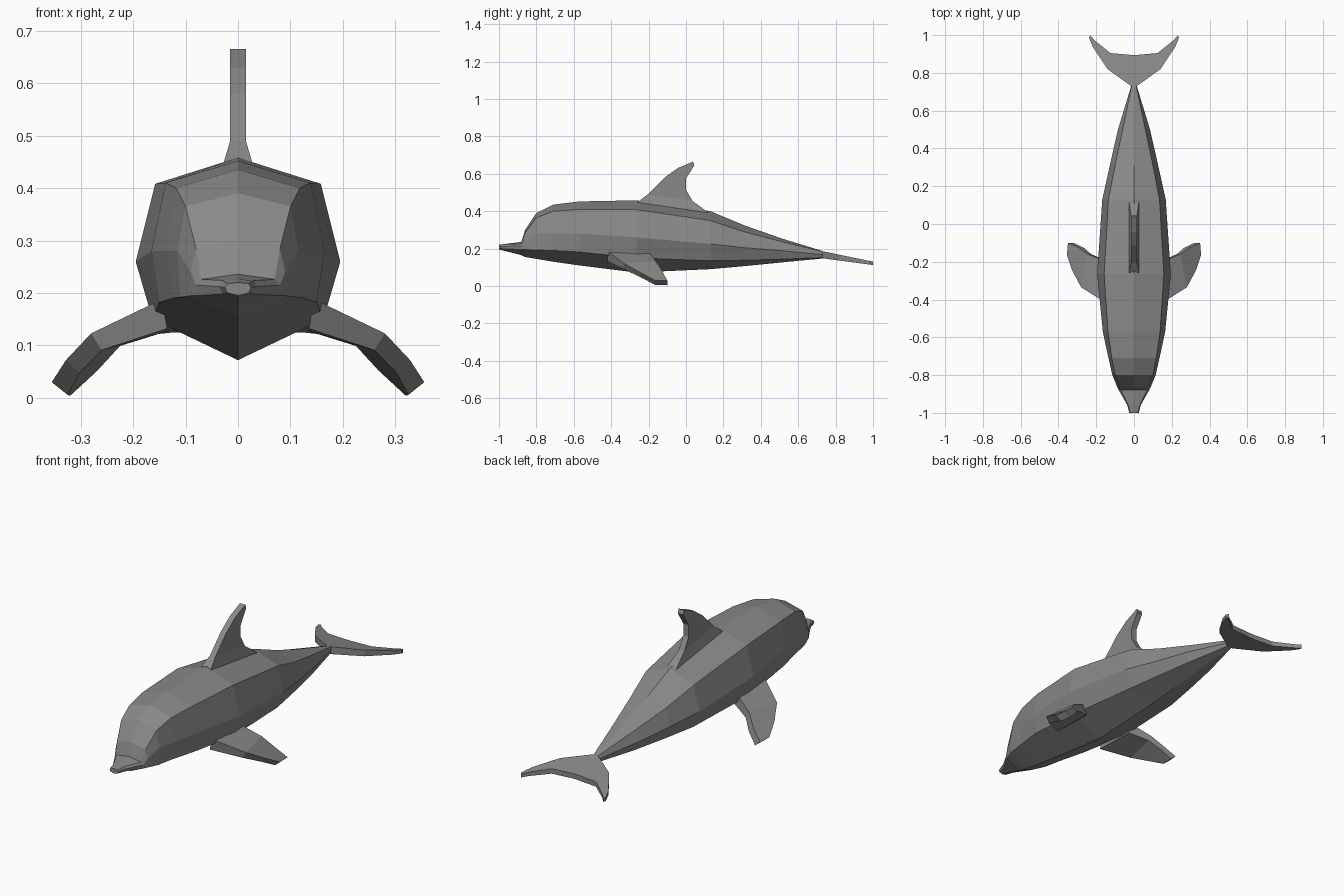
import bpy
import bmesh
from mathutils import Vector

default_cube = bpy.data.objects.get("Cube")
if default_cube:
    bpy.data.objects.remove(default_cube, do_unlink=True)

# Single skin colour
skin = bpy.data.materials.new("slate grey skin")
skin.use_nodes = True
skin_colour = (.25, .25, .25, 1)
skin.diffuse_color = skin_colour
skin_shader = skin.node_tree.nodes["Principled BSDF"]
skin_shader.inputs["Base Color"].default_value = skin_colour
skin_shader.inputs["Roughness"].default_value = .8


def loft(name, rings, mirrored=False):
    """Skin a chain of equal-length rings into a closed flat-faced solid."""
    bm = bmesh.new()
    loops = [[bm.verts.new(point) for point in ring] for ring in rings]
    count = len(loops[0])
    for near, far in zip(loops, loops[1:]):
        for i in range(count):
            j = (i + 1) % count
            bm.faces.new((near[i], near[j], far[j], far[i]))
    bm.faces.new(loops[0])
    bm.faces.new(loops[-1])
    bmesh.ops.recalc_face_normals(bm, faces=bm.faces)
    mesh = bpy.data.meshes.new(name)
    bm.to_mesh(mesh)
    bm.free()
    mesh.materials.append(skin)
    obj = bpy.data.objects.new(name, mesh)
    bpy.context.collection.objects.link(obj)
    if mirrored:
        mirror = obj.modifiers.new("left and right", 'MIRROR')
        mirror.use_axis[0] = True
        mirror.use_mirror_merge = False
    return obj


def body_ring(y, top, shoulder, side, lower, keel):
    """Eight-sided body section, symmetric about the centre line."""
    half = [shoulder, side, lower]
    left = [(x, y, z) for x, z in half]
    right = [(-x, y, z) for x, z in reversed(half)]
    return [(0, y, top)] + left + [(0, y, keel)] + right


# Body from beak tip to tail stock: y, top, shoulder, side, lower edge, keel
body_sections = [
    (-1, .22, (.02, .218), (.025, .21), (.02, .2), .195),
    (-.96, .226, (.03, .224), (.035, .212), (.03, .198), .185),
    (-.88, .236, (.07, .226), (.08, .215), (.078, .195), .165),
    (-.86, .3, (.08, .285), (.09, .24), (.088, .195), .155),
    (-.8, .39, (.1, .365), (.115, .28), (.11, .192), .145),
    (-.71, .435, (.118, .4), (.135, .28), (.125, .19), .13),
    (-.57, .452, (.138, .41), (.165, .28), (.15, .182), .11),
    (-.265, .458, (.158, .408), (.195, .26), (.163, .15), .072),
    (.13, .4, (.135, .35), (.168, .225), (.13, .135), .09),
    (.31, .325, (.1, .29), (.128, .205), (.1, .138), .106),
    (.5, .258, (.06, .24), (.085, .19), (.065, .143), .125),
    (.73, .187, (.012, .184), (.015, .168), (.012, .152), .147),
]
loft("body", [body_ring(*section) for section in body_sections])

# Dorsal fin, flared at its base: half width, front (y, z), rear (y, z)
dorsal_sections = [
    (.03, (-.27, .44), (.15, .37)),
    (.015, (-.205, .49), (.035, .455)),
    (.015, (-.115, .58), (0, .515)),
    (.015, (-.045, .63), (0, .575)),
    (.015, (.037, .665), (.045, .645)),
]
loft("dorsal_fin", [
    [(-w, *front), (w, *front), (w, *rear), (-w, *rear)]
    for w, front, rear in dorsal_sections
])

# Flippers, sweeping out, back and down: leading, trailing, half thickness
flipper_sections = [
    ((.14, -.42, .16), (.14, -.2, .155), (.005, 0, .028)),
    ((.27, -.335, .107), (.235, -.16, .115), (.01, 0, .016)),
    ((.315, -.245, .06), (.28, -.125, .065), (.013, 0, .012)),
    ((.34, -.165, .018), (.335, -.1, .016), (.015, 0, .012)),
]
flipper_rings = []
for lead, trail, offset in flipper_sections:
    lead, trail, offset = Vector(lead), Vector(trail), Vector(offset)
    flipper_rings.append([lead - offset, lead + offset,
                          trail + offset, trail - offset])
loft("flippers", flipper_rings, mirrored=True)


def fluke_ring(lead, trail, sign):
    """Section of the tail fluke, which slopes down and thins to the rear."""
    def edge(point, side):
        x, y = point
        back = y - .73
        return (sign * x, y, .167 - back * .17 + side * (.019 - back * .037))
    return [edge(lead, -1), edge(lead, 1), edge(trail, 1), edge(trail, -1)]


# Crescent tail fluke: leading and trailing (x, y) going outwards
fluke_half = [
    ((.015, .73), (.015, .895)),
    ((.14, .82), (.125, .905)),
    ((.217, .935), (.208, .972)),
    ((.238, .985), (.233, 1)),
]
loft("tail_fluke",
     [fluke_ring(a, b, -1) for a, b in reversed(fluke_half)]
     + [fluke_ring(a, b, 1) for a, b in fluke_half])
